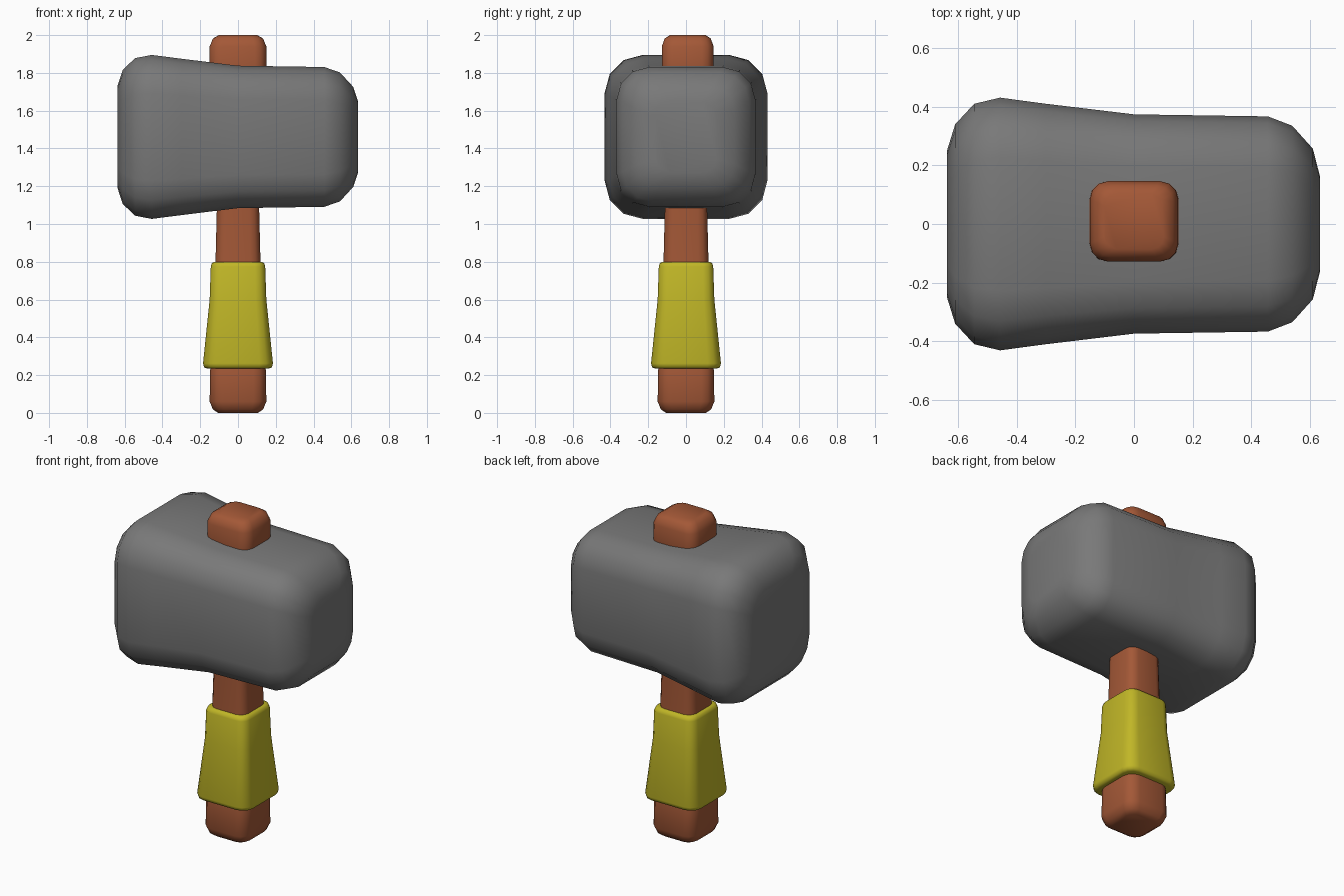
import bpy, bmesh, math
from mathutils import Vector

if "Cube" in bpy.data.objects:
    bpy.data.objects.remove(bpy.data.objects["Cube"])


def material(name, rgb):
    m = bpy.data.materials.new(name)
    m.diffuse_color = (*rgb, 1)
    m.use_nodes = True
    m.node_tree.nodes["Principled BSDF"].inputs["Base Color"].default_value = m.diffuse_color
    return m


def ring(hx, hy, ratio, seg):
    """Rounded rectangle outline, counter-clockwise."""
    r = ratio * min(hx, hy)
    pts = []
    for q, (sx, sy) in enumerate([(1, 1), (-1, 1), (-1, -1), (1, -1)]):
        for i in range(seg + 1):
            a = math.pi / 2 * (q + i / seg)
            pts.append((sx * (hx - r) + r * math.cos(a), sy * (hy - r) + r * math.sin(a)))
    return pts


def loft(name, sections, place, ratio, seg, mat):
    """Skin capped rounded rectangles; sections are (position, half_u, half_v)."""
    bm = bmesh.new()
    rings = [[bm.verts.new(place(t, u, v)) for u, v in ring(hu, hv, ratio, seg)]
             for t, hu, hv in sections]
    n = len(rings[0])
    for a, b in zip(rings, rings[1:]):
        for i in range(n):
            j = (i + 1) % n
            bm.faces.new((a[i], a[j], b[j], b[i]))
    bm.faces.new(rings[0][::-1])
    bm.faces.new(rings[-1])
    bmesh.ops.recalc_face_normals(bm, faces=bm.faces)
    me = bpy.data.meshes.new(name)
    bm.to_mesh(me)
    bm.free()
    for p in me.polygons:
        p.use_smooth = True
    me.materials.append(mat)
    ob = bpy.data.objects.new(name, me)
    bpy.context.collection.objects.link(ob)
    return ob


stone = material("stone", (0.19, 0.19, 0.19))
brown = material("wood", (0.37, 0.098, 0.038))
yellow = material("wrap", (0.53, 0.47, 0.02))


def upright(z, u, v):
    # the top knob sits slightly towards the back
    return Vector((u, v + (0.009 if z > 1.7 else 0), z))


def sideways(x, u, v):
    return Vector((x, u, 1.461 + v))


# Hammer head: flared on the left, waisted in the middle
head = [(-0.638, 0.25, 0.27), (-0.61, 0.34, 0.355), (-0.545, 0.41, 0.417),
        (-0.457, 0.431, 0.434), (-0.3, 0.41, 0.414), (0.0, 0.374, 0.377),
        (0.457, 0.367, 0.37), (0.54, 0.335, 0.341), (0.61, 0.257, 0.265),
        (0.635, 0.16, 0.19)]
loft("hammer_head", head, sideways, 0.47, 3, stone)

# Wooden shaft, thicker at both ends
shaft = [(0.0, 0.105, 0.105), (0.018, 0.133, 0.133), (0.06, 0.15, 0.15),
         (0.22, 0.148, 0.148), (0.4, 0.125, 0.125), (0.8, 0.119, 0.119),
         (1.08, 0.112, 0.112), (1.6, 0.125, 0.12), (1.83, 0.152, 0.137),
         (1.94, 0.15, 0.137), (1.982, 0.133, 0.122), (2.0, 0.102, 0.095)]
loft("shaft", shaft, upright, 0.45, 3, brown)

# Flared hand grip
grip = [(0.235, 0.165, 0.165), (0.242, 0.18, 0.18), (0.262, 0.185, 0.185),
        (0.6, 0.15, 0.15), (0.775, 0.144, 0.144), (0.793, 0.138, 0.138),
        (0.8, 0.125, 0.125)]
loft("hand_grip", grip, upright, 0.38, 3, yellow)
